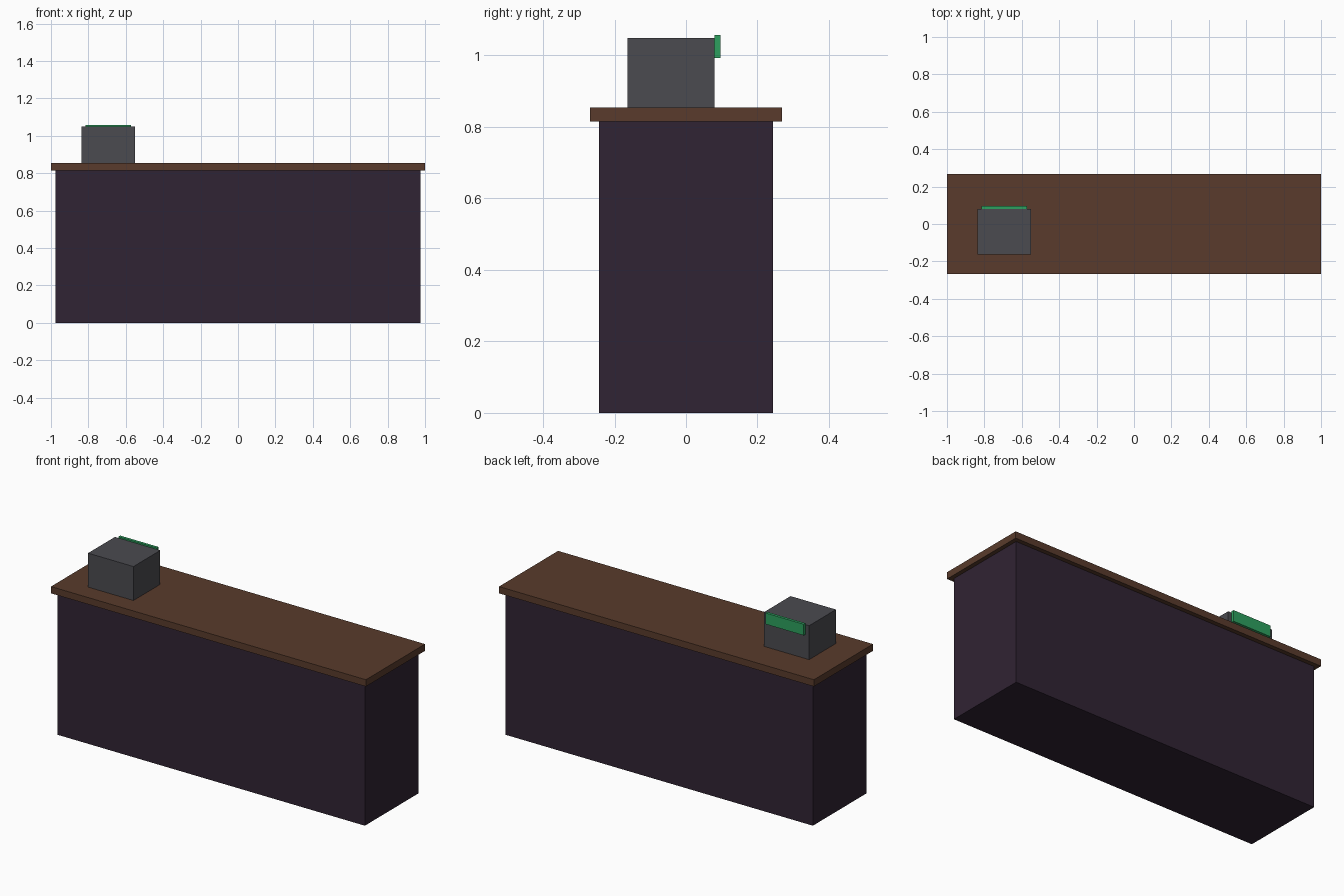
import bpy

if "Cube" in bpy.data.objects:
    bpy.data.objects.remove(bpy.data.objects["Cube"])


def material(name, rgb):
    mat = bpy.data.materials.new(name)
    mat.diffuse_color = (*rgb, 1)
    mat.use_nodes = True
    mat.node_tree.nodes["Principled BSDF"].inputs["Base Color"].default_value = mat.diffuse_color
    return mat


def box(name, x, y, z, mat):
    """Box spanning the given (min, max) ranges."""
    spans = (x, y, z)
    bpy.ops.mesh.primitive_cube_add(size=1, location=[(a + b) / 2 for a, b in spans])
    obj = bpy.context.object
    obj.name = name
    obj.scale = [b - a for a, b in spans]
    bpy.ops.object.transform_apply(location=False, rotation=False, scale=True)
    obj.data.materials.append(mat)
    return obj


purple = material("dark_purple", (0.030, 0.017, 0.033))
brown = material("brown_wood", (0.100, 0.044, 0.025))
grey = material("dark_grey", (0.070, 0.070, 0.080))
green = material("screen_green", (0.027, 0.352, 0.114))

# Counter body and overhanging top
box("counter_body", (-0.976, 0.976), (-0.243, 0.243), (0, 0.815), purple)
box("counter_top", (-1, 1), (-0.268, 0.268), (0.815, 0.854), brown)

# Cash register with its display panel on the back
box("cash_register", (-0.838, -0.55), (-0.163, 0.08), (0.854, 1.049), grey)
box("register_display", (-0.815, -0.572), (0.08, 0.096), (0.993, 1.057), green)
